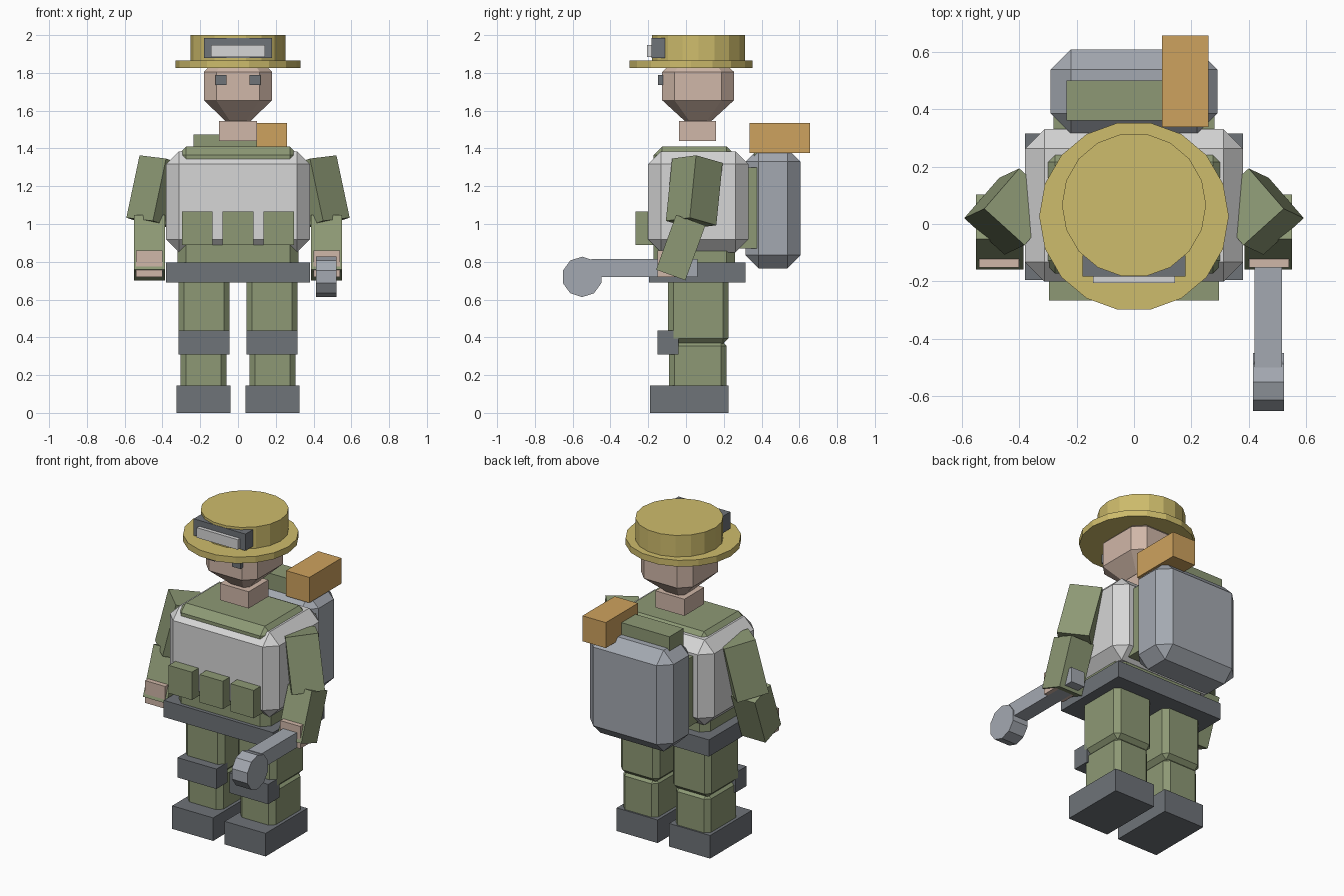
import bpy, bmesh, math
from mathutils import Vector, Matrix

if "Cube" in bpy.data.objects:
    bpy.data.objects.remove(bpy.data.objects["Cube"])


def material(name, rgb):
    m = bpy.data.materials.new(name)
    lin = [((c / 255 + 0.055) / 1.055) ** 2.4 for c in rgb]
    m.diffuse_color = (*lin, 1)
    m.use_nodes = True
    m.node_tree.nodes["Principled BSDF"].inputs["Base Color"].default_value = m.diffuse_color
    return m


GREEN = material("olive green", (141, 153, 117))
DARK = material("dark grey", (110, 115, 120))
LIGHT = material("light grey", (214, 214, 214))
STEEL = material("steel grey", (164, 169, 177))
SKIN = material("skin", (208, 183, 168))
STRAW = material("straw yellow", (206, 188, 108))
ORANGE = material("orange", (206, 162, 94))


def finish(name, bm, mat):
    bmesh.ops.recalc_face_normals(bm, faces=bm.faces)
    me = bpy.data.meshes.new(name)
    bm.to_mesh(me)
    bm.free()
    me.materials.append(mat)
    ob = bpy.data.objects.new(name, me)
    bpy.context.collection.objects.link(ob)
    return ob


def box(name, mat, x, y, z, bevel=0):
    """Box from (min, max) ranges, with optional one-step chamfer."""
    bm = bmesh.new()
    size = Matrix.Diagonal((x[1] - x[0], y[1] - y[0], z[1] - z[0], 1))
    mid = Vector((sum(x) / 2, sum(y) / 2, sum(z) / 2))
    bmesh.ops.create_cube(bm, size=1, matrix=Matrix.Translation(mid) @ size)
    if bevel:
        bmesh.ops.bevel(bm, geom=bm.edges[:], offset=bevel, segments=1,
                        affect='EDGES', profile=0.5)
    return finish(name, bm, mat)


def limb(name, mat, a, b, width, turn=0):
    """Square bar from a to b; turn is the heading of its side faces."""
    a, b = Vector(a), Vector(b)
    w = (b - a).normalized()
    u = Vector((math.cos(turn), math.sin(turn), 0))
    u = (u - w * u.dot(w)).normalized()
    v = w.cross(u)
    rot = Matrix((u, v, w)).transposed().to_4x4()
    bm = bmesh.new()
    bmesh.ops.create_cube(bm, size=1, matrix=Matrix.Translation((a + b) / 2) @ rot
                          @ Matrix.Diagonal((width, width, (b - a).length, 1)))
    return finish(name, bm, mat)


def cylinder(name, mat, centre, r, depth, sides, rot=Matrix()):
    bm = bmesh.new()
    bmesh.ops.create_circle(bm, cap_ends=True, segments=sides, radius=r)
    # start the ring with a vertex on the y axis
    bmesh.ops.rotate(bm, verts=bm.verts, matrix=Matrix.Rotation(math.pi / 2, 3, 'Z'))
    bmesh.ops.translate(bm, verts=bm.verts, vec=(0, 0, -depth / 2))
    top = bmesh.ops.extrude_face_region(bm, geom=bm.faces[:])
    bmesh.ops.translate(bm, vec=(0, 0, depth),
                        verts=[g for g in top["geom"] if isinstance(g, bmesh.types.BMVert)])
    bm.faces.ensure_lookup_table()
    bmesh.ops.transform(bm, verts=bm.verts, matrix=Matrix.Translation(centre) @ rot)
    return finish(name, bm, mat)


# Legs and arms, both sides
for side, s in (("left", -1), ("right", 1)):
    def sx(a, b):
        return tuple(sorted((s * a, s * b)))
    box(side + "_boot", DARK, sx(0.04, 0.325), (-0.19, 0.225), (0, 0.145))
    box(side + "_shin", GREEN, sx(0.06, 0.305), (-0.09, 0.215), (0.10, 0.385), 0.03)
    box(side + "_thigh", GREEN, sx(0.045, 0.315), (-0.095, 0.225), (0.365, 0.72), 0.03)
    box(side + "_knee_pad", DARK, sx(0.045, 0.315), (-0.15, -0.04), (0.31, 0.435))
    limb(side + "_upper_arm", GREEN, (s * 0.39, 0.06, 1.335), (s * 0.46, 0.027, 1.005),
         0.19, s * math.radians(41))
    limb(side + "_forearm", GREEN, (s * 0.468, 0.025, 1.02), (s * 0.468, -0.081, 0.73), 0.165)
    box(side + "_hand", SKIN, sx(0.40, 0.54), (-0.152, -0.02), (0.72, 0.86))
    box(side + "_eye", DARK, sx(0.06, 0.12), (-0.147, -0.11), (1.735, 1.79))

# Torso, belt, vest and pouches
box("belt", DARK, (-0.38, 0.38), (-0.195, 0.315), (0.69, 0.795))
box("torso", GREEN, (-0.32, 0.32), (-0.172, 0.26), (0.74, 1.41), 0.045)
box("vest", LIGHT, (-0.38, 0.38), (-0.20, 0.33), (0.85, 1.385), 0.068)
for i in (-1, 0, 1):
    c = i * 0.215
    box("front_pouch", GREEN, (c - 0.081, c + 0.081), (-0.267, -0.16), (0.89, 1.065))

# Backpack with bedroll and orange case
box("back_panel", GREEN, (-0.28, 0.28), (0.27, 0.375), (0.87, 1.30))
box("backpack", STEEL, (-0.29, 0.29), (0.315, 0.607), (0.765, 1.40), 0.07)
box("bedroll", GREEN, (-0.235, 0.235), (0.36, 0.50), (1.36, 1.475))
box("orange_case", ORANGE, (0.098, 0.26), (0.337, 0.657), (1.375, 1.535))

# Neck, and head as stacked eight-sided rings
box("neck", SKIN, (-0.10, 0.10), (-0.037, 0.16), (1.44, 1.545))
bm = bmesh.new()
rings = []
for z, k in ((1.545, 0.37), (1.655, 1), (1.805, 1), (1.86, 0.7)):
    a, b, c = 0.18 * k, 0.19 * k, 0.065 * k
    pts = [(a, -b + c), (a, b - c), (a - c, b), (c - a, b),
           (-a, b - c), (-a, c - b), (c - a, -b), (a - c, -b)]
    rings.append([bm.verts.new((x, y + 0.064, z)) for x, y in pts])
for lo, hi in zip(rings, rings[1:]):
    for i in range(8):
        j = (i + 1) % 8
        bm.faces.new((lo[i], lo[j], hi[j], hi[i]))
bm.faces.new(rings[0])
bm.faces.new(rings[-1])
finish("head", bm, SKIN)

# Hat with goggles
cylinder("hat_brim", STRAW, (0, 0.027, 1.845), 0.33, 0.04, 18)
cylinder("hat_crown", STRAW, (0, 0.066, 1.925), 0.251, 0.15, 18)
box("goggles_frame", DARK, (-0.18, 0.18), (-0.183, -0.11), (1.88, 1.985))
box("goggles_lens", LIGHT, (-0.143, 0.143), (-0.206, -0.17), (1.885, 1.948))

# Hand tool: bar with a ten-sided disc head
box("tool_handle", STEEL, (0.42, 0.515), (-0.50, 0.06), (0.72, 0.815))
cylinder("tool_head", STEEL, (0.468, -0.55, 0.72), 0.107, 0.108, 10,
         Matrix.Rotation(math.pi / 2, 4, 'Y'))
